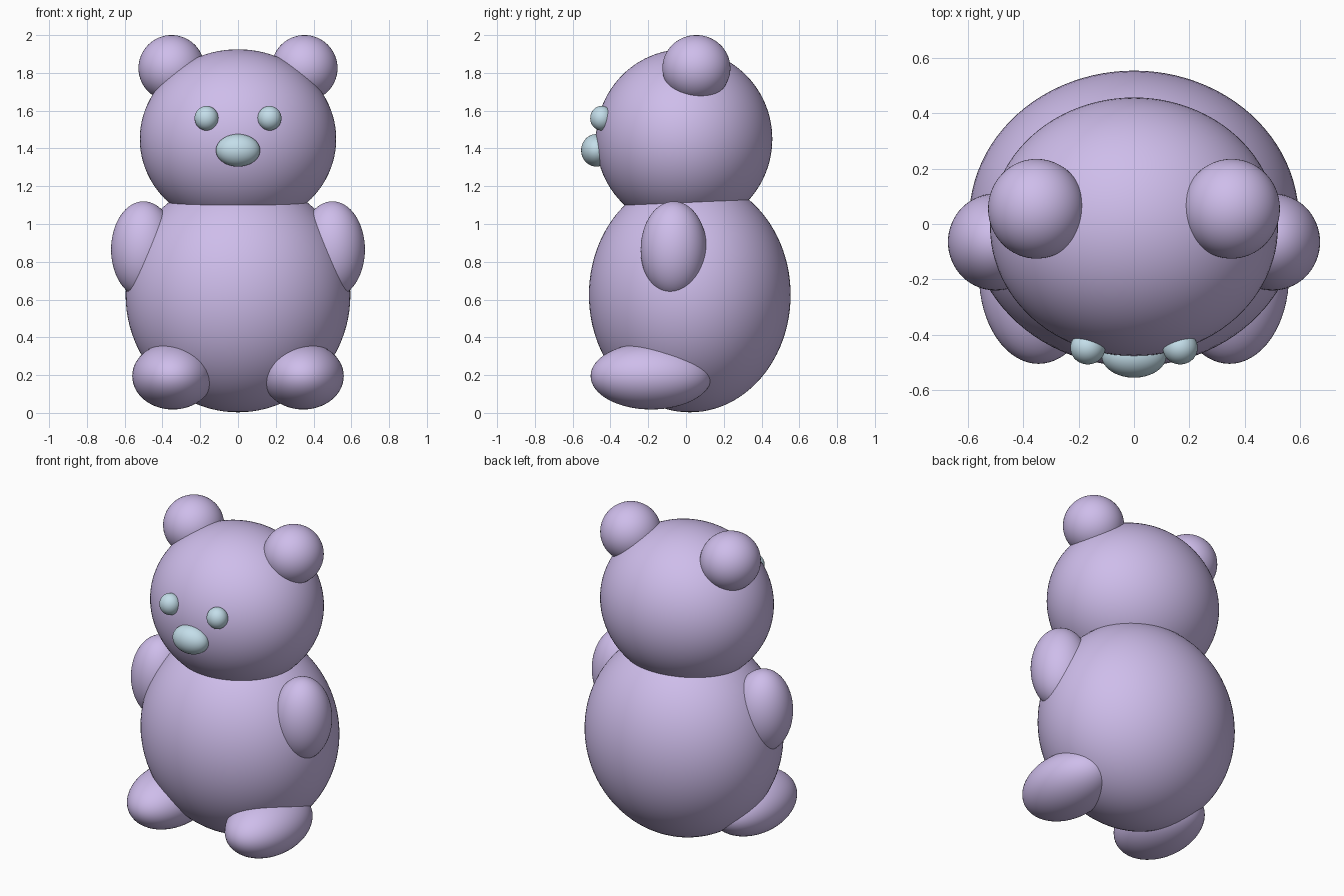
import bpy

if "Cube" in bpy.data.objects:
    bpy.data.objects.remove(bpy.data.objects["Cube"])


def make_material(name, color):
    mat = bpy.data.materials.new(name)
    mat.diffuse_color = (*color, 1.0)
    mat.use_nodes = True
    mat.node_tree.nodes["Principled BSDF"].inputs["Base Color"].default_value = mat.diffuse_color
    return mat


fur = make_material("purple_fur", (0.62, 0.51, 0.83))
face = make_material("blue_face", (0.55, 0.73, 0.82))


def ellipsoid(name, centre, radii, mat, segments=64, rings=32):
    bpy.ops.mesh.primitive_uv_sphere_add(
        segments=segments, ring_count=rings, radius=1, location=centre)
    obj = bpy.context.object
    obj.name = name
    obj.scale = radii
    bpy.ops.object.transform_apply(location=False, rotation=False, scale=True)
    bpy.ops.object.shade_smooth()
    obj.data.materials.append(mat)
    return obj


def pair(name, centre, radii, mat):
    x, y, z = centre
    for side, sign in (("left", 1), ("right", -1)):
        ellipsoid(f"{name}_{side}", (sign * x, y, z), radii, mat)


# Body and head
ellipsoid("body", (0, 0.02, 0.625), (0.595, 0.534, 0.622), fur, 96, 48)
ellipsoid("head", (0, -0.01, 1.45), (0.52, 0.467, 0.475), fur, 96, 48)

# Ears and limbs
pair("ear", (0.352, 0.055, 1.825), (0.175, 0.18, 0.175), fur)
pair("arm", (0.50, -0.065, 0.865), (0.172, 0.175, 0.255), fur)
pair("leg", (0.345, -0.184, 0.195), (0.215, 0.321, 0.177), fur)

# Eyes and nose
pair("eye", (0.167, -0.447, 1.56), (0.063, 0.06, 0.065), face)
ellipsoid("nose", (0, -0.475, 1.39), (0.117, 0.08, 0.086), face)
